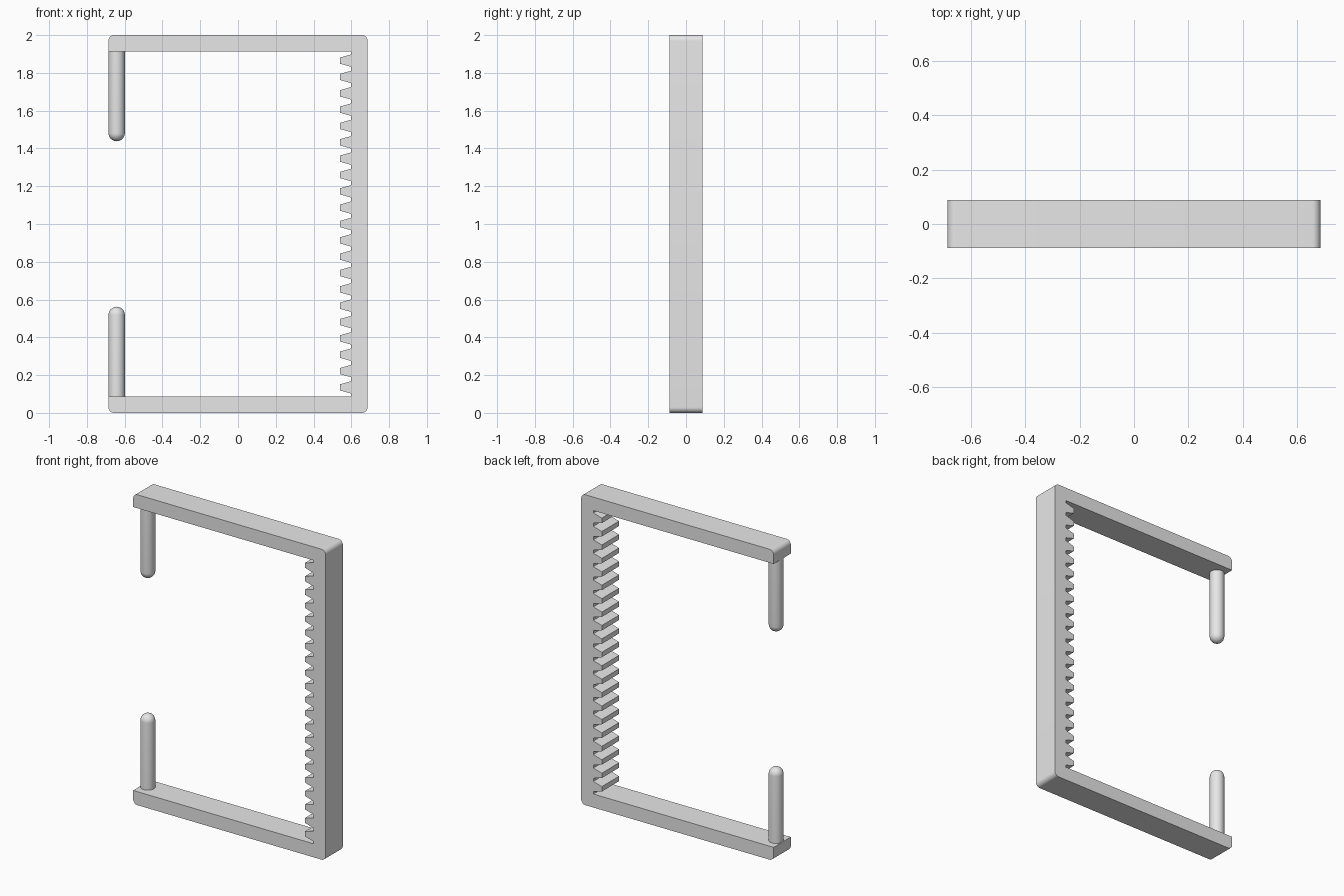
import bpy, bmesh, math

cube = bpy.data.objects.get("Cube")
if cube:
    bpy.data.objects.remove(cube, do_unlink=True)

HALF_W, HALF_D, HEIGHT = 0.686, 0.0875, 2.0
WALL, RADIUS = 0.087, 0.03
PITCH, TEETH = 0.0865, 21

grey = bpy.data.materials.new("plain grey")
grey.use_nodes = True
grey.diffuse_color = (0.8, 0.8, 0.8, 1)
grey.node_tree.nodes["Principled BSDF"].inputs["Base Color"].default_value = (0.8, 0.8, 0.8, 1)


def finish(name, bm):
    bmesh.ops.recalc_face_normals(bm, faces=bm.faces)
    mesh = bpy.data.meshes.new(name)
    bm.to_mesh(mesh)
    bm.free()
    mesh.materials.append(grey)
    obj = bpy.data.objects.new(name, mesh)
    bpy.context.collection.objects.link(obj)
    bpy.ops.object.select_all(action="DESELECT")
    obj.select_set(True)
    bpy.context.view_layer.objects.active = obj
    bpy.ops.object.shade_smooth_by_angle(angle=math.radians(30))
    return obj


def extrude_profile(name, points):
    """Extrude an x-z outline through the full depth."""
    bm = bmesh.new()
    face = bm.faces.new([bm.verts.new((x, -HALF_D, z)) for x, z in points])
    new = bmesh.ops.extrude_face_region(bm, geom=[face])["geom"]
    verts = [v for v in new if isinstance(v, bmesh.types.BMVert)]
    bmesh.ops.translate(bm, verts=verts, vec=(0, 2 * HALF_D, 0))
    return finish(name, bm)


def corner(cx, cz, start):
    """Quarter-circle of outline points."""
    angles = [math.radians(start + 90 * i / 8) for i in range(9)]
    return [(cx + RADIUS * math.cos(a), cz + RADIUS * math.sin(a)) for a in angles]


# C-shaped frame and tooth rack in one outline, rounded outer corners
cx, top = HALF_W - RADIUS, HEIGHT - RADIUS
root, tip = HALF_W - WALL, 0.539
outline = corner(-cx, RADIUS, 180) + corner(cx, RADIUS, 270)
outline += corner(cx, top, 0) + corner(-cx, top, 90)
outline += [(-HALF_W, HEIGHT - WALL), (root, HEIGHT - WALL)]
for i in range(TEETH):
    z = HEIGHT / 2 + (TEETH // 2 - i) * PITCH
    outline += [(root, z + 0.033), (tip, z + 0.016), (tip, z - 0.016), (root, z - 0.033)]
outline += [(root, WALL), (-HALF_W, WALL)]
extrude_profile("toothed_frame", outline)


# Round-ended pins facing each other across the open side
def pin(name, base_z, direction):
    r, length, rings, sides = 0.0435, 0.475, 8, 32
    profile = [(0, 0), (r, 0), (r, length - r)]
    profile += [(r * math.cos(a), length - r + r * math.sin(a))
                for a in (math.pi / 2 * i / rings for i in range(1, rings))]
    profile.append((0, length))
    bm = bmesh.new()
    verts = [bm.verts.new((x, 0, z * direction)) for x, z in profile]
    edges = [bm.edges.new(pair) for pair in zip(verts, verts[1:])]
    bmesh.ops.spin(bm, geom=verts + edges, cent=(0, 0, 0), axis=(0, 0, 1),
                   angle=math.tau, steps=sides)
    bmesh.ops.remove_doubles(bm, verts=bm.verts, dist=0.0001)
    finish(name, bm).location = (-HALF_W + r, 0, base_z)


pin("lower_pin", WALL, 1)
pin("upper_pin", HEIGHT - WALL, -1)
